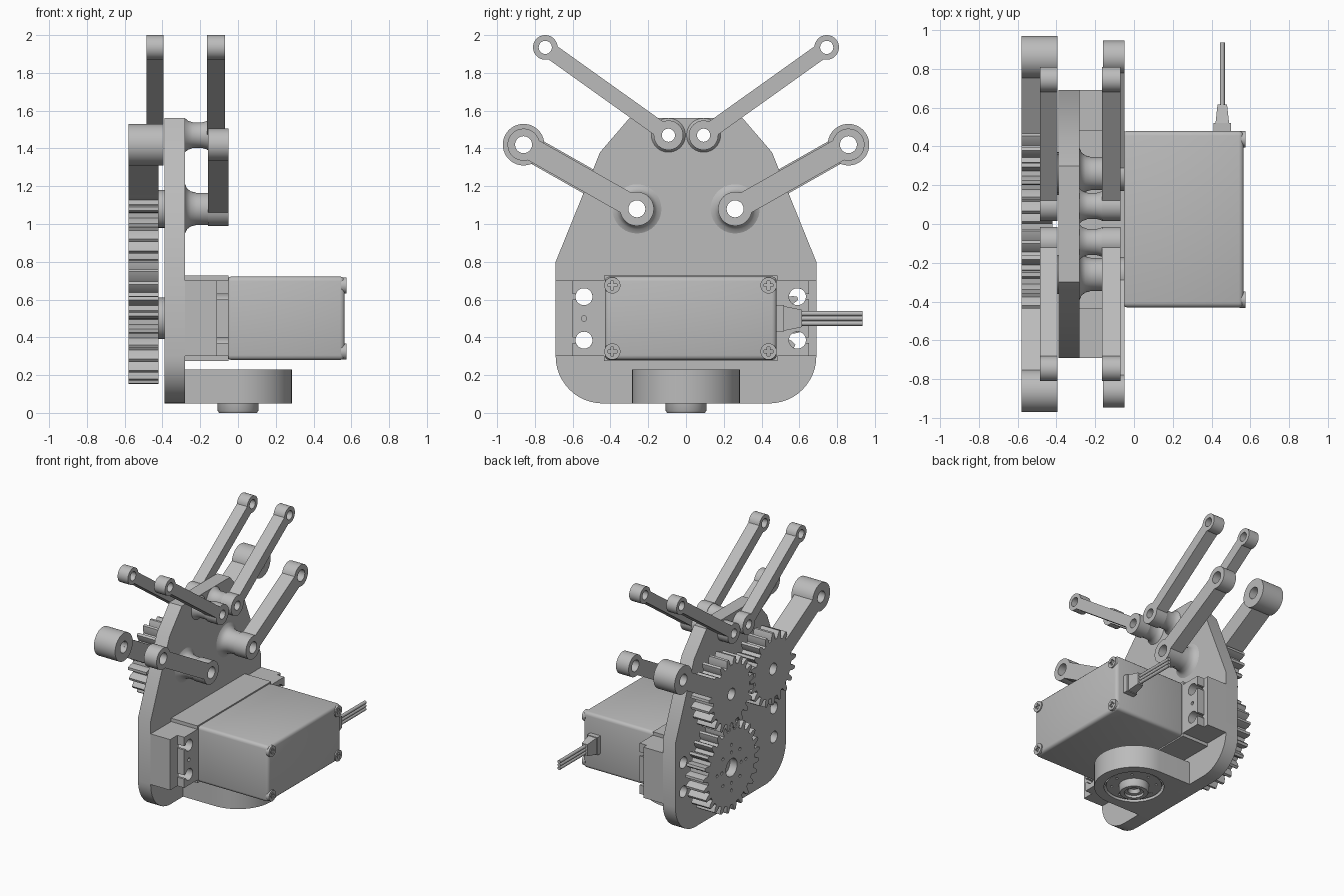
import bpy, bmesh
from math import sin, cos, pi, asin, atan2, radians
from mathutils import Matrix, Vector

if "Cube" in bpy.data.objects:
    bpy.data.objects.remove(bpy.data.objects["Cube"], do_unlink=True)

grey = bpy.data.materials.new("plain grey")
grey.use_nodes = True
colour = (0.5, 0.5, 0.5, 1)
grey.diffuse_color = colour
grey.node_tree.nodes["Principled BSDF"].inputs["Base Color"].default_value = colour

ALONG_X = Matrix(((0, 0, 1, 0), (1, 0, 0, 0), (0, 1, 0, 0), (0, 0, 0, 1)))
ALONG_Y = Matrix(((0, 1, 0, 0), (0, 0, 1, 0), (1, 0, 0, 0), (0, 0, 0, 1)))
ALONG_Z = Matrix.Identity(4)


def finish(obj, angle=35):
    bpy.ops.object.select_all(action="DESELECT")
    obj.select_set(True)
    bpy.context.view_layer.objects.active = obj
    if obj.type == "CURVE":
        bpy.ops.object.convert(target="MESH")
        obj = bpy.context.view_layer.objects.active
    obj.data.materials.clear()
    obj.data.materials.append(grey)
    bpy.ops.object.shade_smooth_by_angle(angle=radians(angle))
    return obj


def arc(c, r, a0=0.0, a1=2 * pi, n=32):
    """Points on an arc; a full circle drops its repeated end point."""
    full = abs(abs(a1 - a0) - 2 * pi) < 1e-6
    return [(c[0] + r * cos(a0 + (a1 - a0) * i / n), c[1] + r * sin(a0 + (a1 - a0) * i / n))
            for i in range(n if full else n + 1)]


def extrude(name, loops, lo, hi, axis=ALONG_X):
    """Flat outline with holes, extruded from lo to hi along the axis."""
    curve = bpy.data.curves.new(name, "CURVE")
    curve.dimensions = "2D"
    curve.fill_mode = "BOTH"
    curve.extrude = (hi - lo) / 2
    for loop in loops:
        s = curve.splines.new("POLY")
        s.points.add(len(loop) - 1)
        for p, (u, v) in zip(s.points, loop):
            p.co = (u, v, 0, 1)
        s.use_cyclic_u = True
    obj = bpy.data.objects.new(name, curve)
    bpy.context.collection.objects.link(obj)
    obj.matrix_world = axis @ Matrix.Translation((0, 0, (lo + hi) / 2))
    return finish(obj)


def turned(name, profile, c, axis=ALONG_X, n=40):
    """Closed (along, radius) profile spun round the axis through c."""
    bm = bmesh.new()
    vs = [bm.verts.new((r, 0, t)) for t, r in profile]
    es = [bm.edges.new((vs[i - 1], vs[i])) for i in range(len(vs))]
    bmesh.ops.spin(bm, geom=vs + es, cent=(0, 0, 0), axis=(0, 0, 1), angle=2 * pi,
                   steps=n, use_merge=True)
    bmesh.ops.remove_doubles(bm, verts=bm.verts, dist=1e-5)
    bmesh.ops.recalc_face_normals(bm, faces=bm.faces)
    mesh = bpy.data.meshes.new(name)
    bm.to_mesh(mesh)
    bm.free()
    obj = bpy.data.objects.new(name, mesh)
    bpy.context.collection.objects.link(obj)
    obj.matrix_world = axis @ Matrix.Translation((c[0], c[1], 0))
    return finish(obj)


def box(name, lo, hi, bevel=0.0, taper=1.0):
    """Box between two corners; taper shrinks its +y end."""
    lo, hi = Vector(lo), Vector(hi)
    mid, size = (lo + hi) / 2, hi - lo
    bm = bmesh.new()
    bmesh.ops.create_cube(bm, size=1)
    for v in bm.verts:
        k = taper if v.co.y > 0 else 1
        v.co = mid + Vector((v.co.x * size.x * k, v.co.y * size.y, v.co.z * size.z * k))
    if bevel:
        bmesh.ops.bevel(bm, geom=bm.edges[:], offset=bevel, segments=3, profile=0.5, affect="EDGES")
    mesh = bpy.data.meshes.new(name)
    bm.to_mesh(mesh)
    bm.free()
    obj = bpy.data.objects.new(name, mesh)
    bpy.context.collection.objects.link(obj)
    return finish(obj)


def link(name, a, b, ra, rb, half, hole, lo, hi):
    """Bar with a round eye at each end."""
    d = atan2(b[1] - a[1], b[0] - a[0])
    ka, kb = asin(half / ra), asin(half / rb)
    outline = arc(a, ra, d + ka, d + 2 * pi - ka) + arc(b, rb, d + pi + kb, d + 3 * pi - kb)
    extrude(name, [outline, arc(a, hole, n=24), arc(b, hole, n=24)], lo, hi)


def gear(name, c, teeth, phase, holes):
    module = 0.0258
    pitch, step = module * teeth / 2, 2 * pi / teeth
    shape = ((-0.31, -1.2), (-0.24, 0), (-0.11, 1), (0.11, 1), (0.24, 0), (0.31, -1.2))
    outline = []
    for i in range(teeth):
        for t, h in shape:
            a, r = phase + (i + t) * step, pitch + h * module
            outline.append((c[0] + r * cos(a), c[1] + r * sin(a)))
    extrude(name, [outline] + holes, -0.58, -0.42)


SIDES = (("left", -1), ("right", 1))
SHAFT = (0.26, 0.5)
BORE, PIN = 0.045, 0.035

# Main plate with rounded lower corners, pivot bores and mounting holes
right_edge = arc((0.44, 0.3), 0.25, -pi / 2, 0, 12) + [(0.69, 0.8), (0.455, 1.38), (0.30, 1.56)]
outline = right_edge + [(-y, z) for y, z in reversed(right_edge)]
mounts = [(y, z) for y in (-0.54, 0.59) for z in (0.385, 0.615)]
holes = [arc(m, BORE, n=24) for m in mounts] + [arc(SHAFT, 0.09)]
for _, s in SIDES:
    holes += [arc((s * 0.26, 1.08), BORE, n=24), arc((s * 0.093, 1.47), PIN, n=24)]
extrude("main_plate", [outline] + holes, -0.39, -0.28)

for side, s in SIDES:
    low, low_end = (s * 0.26, 1.08), (s * 0.86, 1.42)
    top, top_end = (s * 0.093, 1.47), (s * 0.745, 1.935)

    # Flared pivot bosses on the plate and spacers behind it
    turned(side + "_lower_boss", [(-0.28, BORE), (-0.28, 0.13), (-0.27, 0.108), (-0.25, 0.093),
           (-0.22, 0.085), (-0.16, 0.085), (-0.16, BORE)], low)
    turned(side + "_upper_boss", [(-0.28, PIN), (-0.28, 0.09), (-0.265, 0.077), (-0.24, 0.068),
           (-0.19, 0.068), (-0.165, 0.075), (-0.165, PIN)], top)
    turned(side + "_gear_spacer", [(-0.42, BORE), (-0.42, 0.1), (-0.39, 0.1), (-0.39, BORE)], low)

    # Arms and links in front of and behind the plate
    link(side + "_front_arm", low, low_end, 0.09, 0.085, 0.06, BORE, -0.16, -0.05)
    link(side + "_gear_arm", low, low_end, 0.1, 0.1, 0.068, BORE, -0.58, -0.42)
    turned(side + "_gear_arm_eye", [(-0.58, BORE), (-0.58, 0.11), (-0.395, 0.11), (-0.395, BORE)], low_end)
    link(side + "_front_link", top, top_end, 0.078, 0.065, 0.042, PIN, -0.165, -0.07)
    link(side + "_rear_link", top, top_end, 0.078, 0.065, 0.042, PIN, -0.485, -0.395)

    # Servo mounting block and slotted servo flange
    my = -0.54 if s < 0 else 0.59
    inner, outer = (-0.435, -0.69) if s < 0 else (0.485, 0.69)
    rect = [(inner, 0.3), (outer, 0.3), (outer, 0.7), (inner, 0.7)]
    extrude(side + "_mount_block", [rect] + [arc(m, BORE, n=24) for m in mounts if m[0] == my], -0.28, -0.11)
    edge, k = 0.025 + s * 0.625, asin(1 / 3)
    outline = [(inner, 0.3), (edge, 0.3)]
    for z in (0.385, 0.615):
        slot = [(my + s * (y - my), w) for y, w in arc((my, z), BORE, -k, k - 2 * pi, 24)]
        outline += [(edge, z - 0.015)] + slot + [(edge, z + 0.015)]
    outline += [(edge, 0.7), (inner, 0.7)]
    extrude(side + "_servo_flange", [outline, arc((my, 0.5), 0.014, n=12)], -0.11, -0.05)

# Meshing gears
gear("right_gear", (0.26, 1.08), 20, radians(9), [arc((0.26, 1.08), BORE, n=24)])
gear("left_gear", (-0.26, 1.08), 20, 0, [arc((-0.26, 1.08), BORE, n=24)])
ring = [arc((SHAFT[0] + r * cos(a * pi / 4), SHAFT[1] + r * sin(a * pi / 4)), 0.012, n=10)
        for a in range(8) for r in ((0.12, 0.18) if a % 2 == 0 else (0.15,))]
gear("drive_gear", SHAFT, 25, pi / 2, [arc(SHAFT, 0.07)] + ring)
turned("drive_spacer", [(-0.42, 0.07), (-0.42, 0.11), (-0.39, 0.11), (-0.39, 0.07)], SHAFT)
turned("servo_shaft", [(-0.52, 0.025), (-0.52, 0.065), (-0.28, 0.065), (-0.28, 0), (-0.46, 0), (-0.46, 0.025)], SHAFT)

# Servo case
box("servo_upper_case", (-0.28, -0.435, 0.275), (-0.05, 0.485, 0.727))
box("servo_lower_case", (-0.06, -0.43, 0.28), (0.565, 0.48, 0.722), 0.025)
for y in (-0.39, 0.437):
    for z in (0.325, 0.675):
        a, b = 0.007, 0.024
        quarter = [(b, -a), (b, a), (a, a)]
        cross = []
        for i in range(4):
            c, d = cos(i * pi / 2), sin(i * pi / 2)
            cross += [(y + u * c - v * d, z + u * d + v * c) for u, v in quarter]
        extrude("case_screw", [arc((y, z), 0.043, n=24), cross], 0.545, 0.574)

# Cable with its strain relief
box("cable_collar", (0.41, 0.475, 0.43), (0.5, 0.52, 0.57))
box("cable_relief", (0.42, 0.52, 0.435), (0.49, 0.615, 0.565), taper=0.7)
for i in (-1, 0, 1):
    turned("cable_wire", [(0.6, 0), (0.6, 0.013), (0.935, 0.013), (0.935, 0)],
           (0.5 + i * 0.026, 0.455), ALONG_Y, 12)

# Base boss under the servo, with a recessed turntable hub
outline = [(-0.285, 0.285), (-0.285, -0.285)] + arc((0, 0), 0.285, -pi / 2, pi / 2, 32)
extrude("base_boss_top", [outline], 0.1, 0.23, ALONG_Z)
extrude("base_boss_rim", [outline, arc((0, 0), 0.215, n=40)], 0.05, 0.1, ALONG_Z)
dots = [arc((0.16 * cos(i * pi / 4), 0.16 * sin(i * pi / 4)), 0.01, n=10) for i in range(8)]
extrude("turntable_disc", [arc((0, 0), 0.2, n=40)] + dots, 0.06, 0.1, ALONG_Z)
turned("turntable_hub", [(0.0, 0.07), (0.0, 0.1), (0.012, 0.108), (0.08, 0.108), (0.08, 0),
       (0.05, 0), (0.05, 0.035), (0.02, 0.045), (0.02, 0.07)], (0, 0), ALONG_Z)
